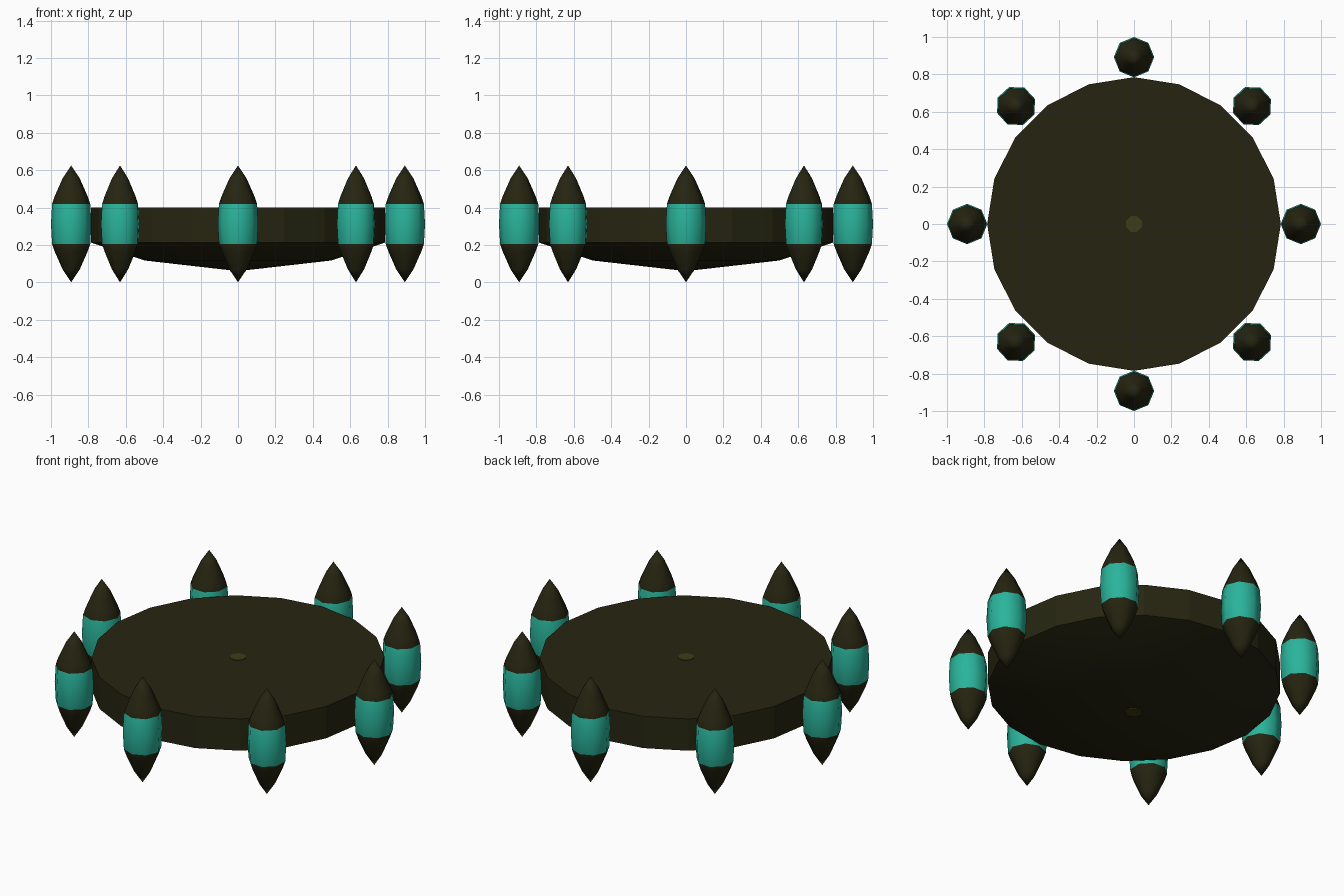
import bpy, bmesh, math

if "Cube" in bpy.data.objects:
    bpy.data.objects.remove(bpy.data.objects["Cube"])


def material(name, rgb):
    m = bpy.data.materials.new(name)
    m.diffuse_color = (*rgb, 1)
    m.use_nodes = True
    m.node_tree.nodes["Principled BSDF"].inputs["Base Color"].default_value = m.diffuse_color
    return m


DARK = material("dark olive", (0.0194, 0.0185, 0.0056))
TEAL = material("teal", (0.023, 0.456, 0.328))
OLIVE = material("light olive", (0.047, 0.045, 0.008))


def lathe(name, profile, sides, mats, loc=(0, 0, 0), turn=0.0, band=None, angle=30):
    """Spin an (r, z) profile, bottom to top; faces inside band get slot 1."""
    bm = bmesh.new()
    rings = []
    for r, z in profile:
        if r == 0:
            rings.append([bm.verts.new((0, 0, z))] * sides)
        else:
            rings.append([bm.verts.new((r * math.cos(turn + math.tau * i / sides),
                                        r * math.sin(turn + math.tau * i / sides), z))
                          for i in range(sides)])
    for low, high in zip(rings, rings[1:]):
        for i in range(sides):
            j = (i + 1) % sides
            corners = list(dict.fromkeys((low[i], low[j], high[j], high[i])))
            f = bm.faces.new(corners)
            if band and band[0] < f.calc_center_median().z < band[1]:
                f.material_index = 1
    if profile[0][0]:
        bm.faces.new(rings[0][::-1])
    if profile[-1][0]:
        bm.faces.new(rings[-1])
    bmesh.ops.recalc_face_normals(bm, faces=bm.faces)
    me = bpy.data.meshes.new(name)
    bm.to_mesh(me)
    bm.free()
    for m in mats:
        me.materials.append(m)
    ob = bpy.data.objects.new(name, me)
    ob.location = loc
    bpy.context.collection.objects.link(ob)
    bpy.ops.object.select_all(action='DESELECT')
    ob.select_set(True)
    bpy.context.view_layer.objects.active = ob
    bpy.ops.object.shade_smooth_by_angle(angle=math.radians(angle))
    return ob


# Main disc: flat top, straight rim, shallow domed belly
lathe("disc_body", [(0, 0.06), (0.5, 0.117), (0.785, 0.212), (0.785, 0.40)],
      20, [DARK], angle=16)

# Small hub spots in the middle of the top and the belly
lathe("top_hub_spot", [(0.045, 0.397), (0.045, 0.403)], 8, [OLIVE], turn=math.pi / 8)
lathe("bottom_hub_spot", [(0.045, 0.058), (0.045, 0.066)], 8, [OLIVE], turn=math.pi / 8)

# Eight pods around the rim: pointed dark ends, teal middle band
half = [(0.108, 0.0), (0.102, 0.107), (0.088, 0.148), (0.046, 0.243), (0, 0.3125)]
pod = [(r, 0.3125 - z) for r, z in reversed(half)] + [(r, 0.3125 + z) for r, z in half[1:]]
for k in range(8):
    a = k * math.pi / 4
    lathe(f"rim_pod_{k + 1}", pod, 8, [DARK, TEAL],
          loc=(0.892 * math.cos(a), 0.892 * math.sin(a), 0),
          turn=math.radians(20) if k % 2 else 0.0,
          band=(0.205, 0.42), angle=50)
